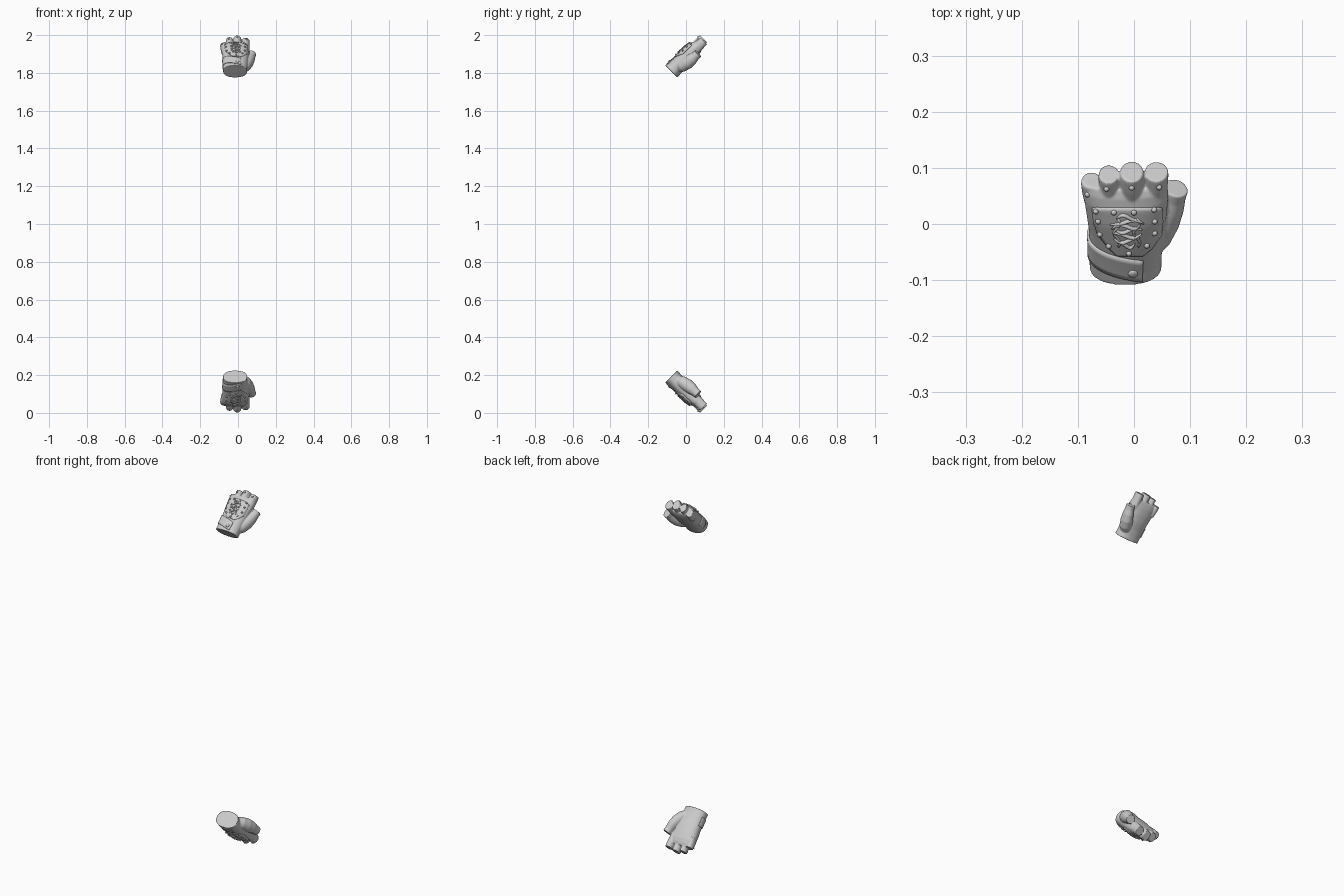
import bpy, bmesh, math
from mathutils import Vector

if "Cube" in bpy.data.objects:
    bpy.data.objects.remove(bpy.data.objects["Cube"])

R = math.sqrt(0.5)
ZC = 0.8875          # glove centre height above the mirror plane at z = 1

# Glove space: x across, u from cuff to fingertips, n out of the back of the hand
def place(p):
    x, u, n = p
    return Vector((x, R * (u - n), ZC + R * (u + n)))

# Hand cross-sections: u, centre x, centre n, half width, half thickness
HAND = [(-.111, -.015, -.002, .064, .046), (-.085, -.015, -.002, .064, .043),
        (-.05, -.014, -.002, .065, .042), (-.01, -.013, -.003, .068, .043),
        (.03, -.013, -.003, .072, .042), (.065, -.014, -.004, .075, .037),
        (.085, -.015, -.005, .075, .030), (.098, -.015, -.006, .071, .022)]
POW = 2.3

def section(u):
    u = min(max(u, HAND[0][0]), HAND[-1][0])
    for a, b in zip(HAND, HAND[1:]):
        if u <= b[0]:
            f = (u - a[0]) / (b[0] - a[0])
            return [a[i] + f * (b[i] - a[i]) for i in range(1, 5)]

def back_height(x, u):
    cx, cn, hw, hn = section(u)
    t = min(abs(x - cx) / hw, .97)
    return cn + hn * (1 - t ** POW) ** (1 / POW)

# Point on the back of the hand from its top-view position
def on_back(x, y, lift=0):
    u = y / R + .04
    for _ in range(12):
        u = .5 * u + .5 * (y / R + back_height(x, u))
    return Vector((x, u, back_height(x, u) + lift))

# Sweep an oval along a path; radii are (across, thick) pairs
def sweep(bm, path, radii, seg=24, power=2.0):
    path = [Vector(p) for p in path]
    rings = []
    for i, c in enumerate(path):
        t = (path[min(i + 1, len(path) - 1)] - path[max(i - 1, 0)]).normalized()
        a = Vector((0, 0, 1))
        a = (a - t * a.dot(t)).normalized()
        b = t.cross(a)
        ring = []
        for k in range(seg):
            w = 2 * math.pi * k / seg
            cs, sn = math.cos(w), math.sin(w)
            p = c + b * radii[i][0] * math.copysign(abs(cs) ** (2 / power), cs) \
                  + a * radii[i][1] * math.copysign(abs(sn) ** (2 / power), sn)
            ring.append(bm.verts.new(place(p)))
        rings.append(ring)
    for r, s in zip(rings, rings[1:]):
        for k in range(seg):
            j = (k + 1) % seg
            bm.faces.new((r[k], r[j], s[j], s[k]))
    bm.faces.new(rings[0][::-1])
    bm.faces.new(rings[-1])

def grid(bm, rows):
    vs = [[bm.verts.new(place(p)) for p in row] for row in rows]
    for r, s in zip(vs, vs[1:]):
        for k in range(len(r) - 1):
            bm.faces.new((r[k], r[k + 1], s[k + 1], s[k]))

def dome(bm, p, r, squash=1.0):
    out = bmesh.ops.create_uvsphere(bm, u_segments=12, v_segments=8, radius=r)
    normal = Vector((0, -R, R))
    for v in out['verts']:
        v.co -= normal * v.co.dot(normal) * (1 - squash)
        v.co += place(p)

# Finish a part; the second glove is its mirror image about z = 1
def finish(bm, name, remesh=False, thick=0):
    bmesh.ops.recalc_face_normals(bm, faces=bm.faces)
    me = bpy.data.meshes.new(name)
    bm.to_mesh(me)
    bm.free()
    for p in me.polygons:
        p.use_smooth = True
    ob = bpy.data.objects.new(name, me)
    bpy.context.collection.objects.link(ob)
    ob.location.z = 1
    if remesh:
        m = ob.modifiers.new("blend", 'REMESH')
        m.mode, m.voxel_size, m.use_smooth_shade = 'VOXEL', .0025, True
        s = ob.modifiers.new("soften", 'SMOOTH')
        s.factor, s.iterations = .5, 4
    if thick:
        m = ob.modifiers.new("thickness", 'SOLIDIFY')
        m.thickness, m.offset = thick, 0
    m = ob.modifiers.new("mirror", 'MIRROR')
    m.use_axis = (False, False, True)
    m.use_mirror_merge = False
    return ob

# Hand, cut-off fingers and thumb, blended into one skin
bm = bmesh.new()
sweep(bm, [(h[1], h[0], h[2]) for h in HAND], [(h[3], h[4]) for h in HAND], 48, POW)
FINGERS = [(-.076, .097, -.013, .0185, .022), (-.045, .124, -.002, .0185, .024),
           (-.004, .132, .000, .0215, .027), (.040, .124, -.008, .0215, .026)]
for x, u, n, rx, rn in FINGERS:
    sweep(bm, [(x * .92, .04, n - .002), (x * .97, u - .03, n), (x, u - .008, n), (x, u, n)],
          [(rx * .95, rn), (rx, rn * 1.03), (rx, rn), (rx * .97, rn * .97)])
sweep(bm, [(.018, -.075, -.012), (.038, -.05, -.022), (.052, -.02, -.029),
           (.064, .012, -.033), (.070, .036, -.034), (.075, .056, -.035)],
      [(.026, .026), (.030, .032), (.030, .034), (.026, .030), (.0225, .024), (.022, .023)])
finish(bm, "glove_skin", remesh=True)

# Raised back plate: top-view y, left x, right x
PLATE = [(.030, -.074, .050), (.005, -.072, .051), (-.018, -.064, .048),
         (-.042, -.045, .032), (-.056, -.030, .015)]
bm = bmesh.new()
rows = []
for a, b in zip(PLATE, PLATE[1:]):
    for i in range(5):
        y, l, r = [a[k] + (b[k] - a[k]) * i / 4 for k in range(3)]
        if i < 4 or b is PLATE[-1]:
            rows.append([on_back(l + (r - l) * k / 16, y, .001) for k in range(17)])
grid(bm, rows)
finish(bm, "back_plate", thick=.004)

# Wrist strap wrapping the outer side of the cuff
bm = bmesh.new()
rows = []
for j in range(6):
    row = []
    for k in range(25):
        w = math.radians(205 - (205 - 66) * k / 24)
        cs, sn = math.cos(w), math.sin(w)
        x = -.015 + .064 * math.copysign(abs(cs) ** (2 / POW), cs)
        u = -.099 + .048 * j / 5 - .28 * x
        cx, cn, hw, hn = section(u)
        row.append((cx + (hw + .0015) * math.copysign(abs(cs) ** (2 / POW), cs), u,
                    cn + (hn + .0015) * math.copysign(abs(sn) ** (2 / POW), sn)))
    rows.append(row)
grid(bm, rows)
finish(bm, "wrist_strap", thick=.005)

# Strap button
bm = bmesh.new()
dome(bm, on_back(-.002, -.086, .004), .009, .55)
finish(bm, "strap_button")

# Studs round the plate and on the knuckles
bm = bmesh.new()
for x, y in [(-.068, .025), (-.036, .023), (0, .023), (.036, .028), (-.064, .007),
             (.037, .007), (-.061, -.016), (.037, -.014), (-.045, -.037),
             (.023, -.036), (-.009, -.050)]:
    dome(bm, on_back(x, y, .004), .005)
for (x, u, n, rx, rn), dx in zip(FINGERS, (-.007, -.004, 0, .005)):
    dome(bm, (x + dx, u - .014, n + rn), .005)
finish(bm, "studs")

# Wavy ridge ornament in the middle of the plate
bm = bmesh.new()
for k in range(7):
    y0 = .016 - .0088 * k
    w = (.018, .030, .027, .022, .026, .023, .014)[k]
    side = 1 if k % 2 else -1
    path = []
    for i in range(13):
        s = -1 + i / 6
        path.append(on_back(-.0125 + w * s,
                            y0 + .0035 * math.sin(3 * s * side) - .005 * s * s * (1 if k < 3 else -1), .004))
    rad = [.0034 * max(.3, math.sqrt(max(0, 1 - (i / 6 - 1) ** 2))) for i in range(13)]
    sweep(bm, path, [(r, r * 1.4) for r in rad], 10)
for x0 in (-.030, .005):
    path = [on_back(x0 + .006 * math.sin(i * .9), .012 - .005 * i, .003) for i in range(11)]
    sweep(bm, path, [(.0022, .003)] * 11, 8)
finish(bm, "ridge_ornament")
